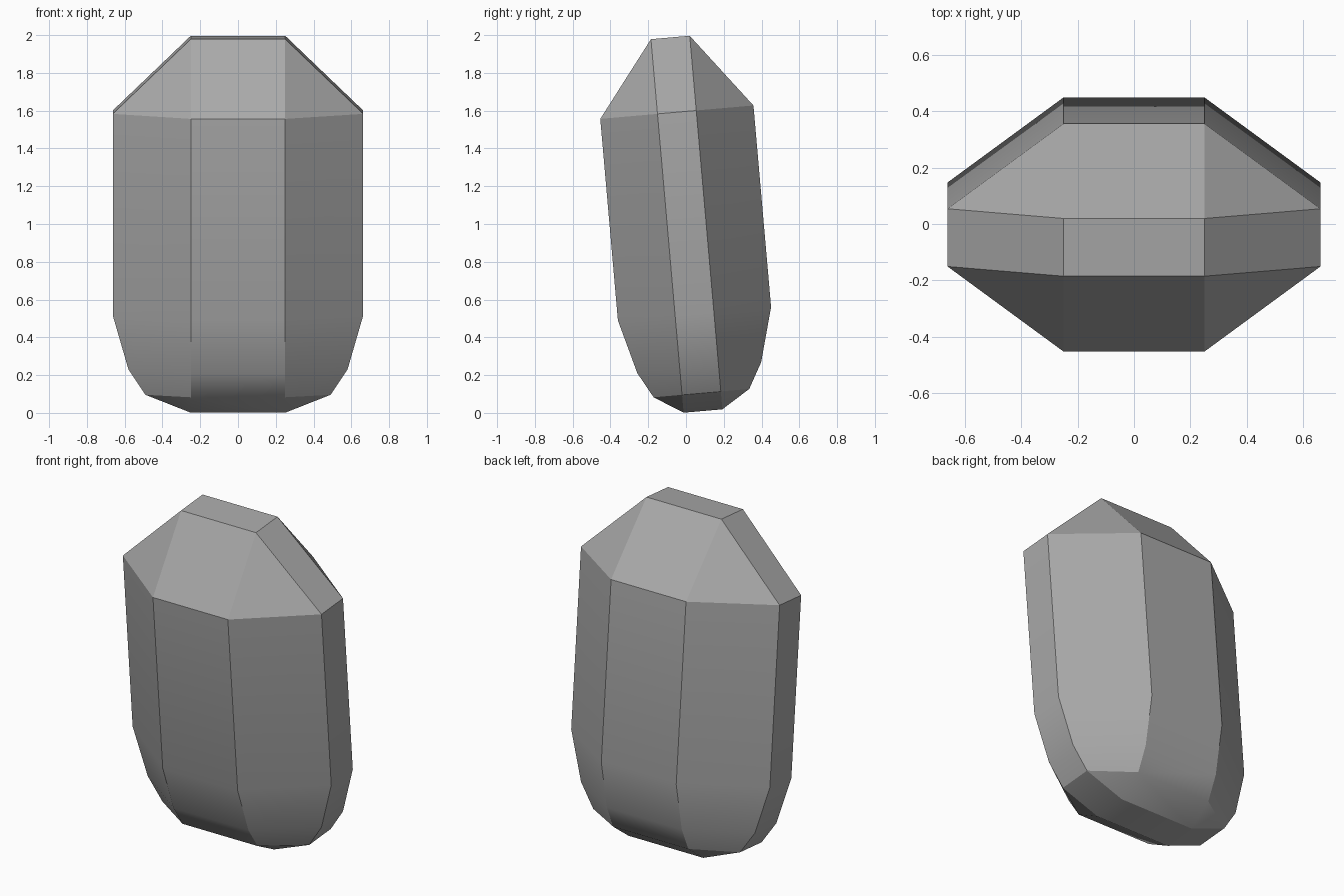
import bpy, bmesh, math
from mathutils import Matrix

cube = bpy.data.objects.get("Cube")
if cube:
    bpy.data.objects.remove(cube, do_unlink=True)

# Neutral stone grey
grey = bpy.data.materials.new("stone_grey")
grey.use_nodes = True
grey.diffuse_color = (0.4, 0.4, 0.4, 1)
grey.node_tree.nodes["Principled BSDF"].inputs["Base Color"].default_value = (0.4, 0.4, 0.4, 1)

CORE_X, CORE_Y = 0.25, 0.103   # half size of the flat ends
# Rings along the axis: height, half width, half depth
rings = [(0.095, 0.49, 0.254), (0.23, 0.58, 0.329), (0.517, 0.663, 0.407), (1.588, 0.663, 0.407)]
TOP = 1.985


def octagon(bm, z, w, d):
    """Chamfered rectangle, counter-clockwise from the right side."""
    pts = [(w, -CORE_Y), (w, CORE_Y), (CORE_X, d), (-CORE_X, d),
           (-w, CORE_Y), (-w, -CORE_Y), (-CORE_X, -d), (CORE_X, -d)]
    return [bm.verts.new((x, y, z)) for x, y in pts]


def close_end(bm, ring, z):
    """Taper a ring to a flat rectangle: four quads, four corner triangles."""
    end = [bm.verts.new((x, y, z)) for x, y in
           ((CORE_X, -CORE_Y), (CORE_X, CORE_Y), (-CORE_X, CORE_Y), (-CORE_X, -CORE_Y))]
    bm.faces.new(end)
    for i in range(4):
        a, b, c = ring[2 * i], ring[2 * i + 1], ring[(2 * i + 2) % 8]
        p, q = end[i], end[(i + 1) % 4]
        bm.faces.new((a, b, q, p))
        bm.faces.new((b, c, q))


# Faceted capsule body
bm = bmesh.new()
loops = [octagon(bm, *r) for r in rings]
for low, high in zip(loops, loops[1:]):
    for i in range(8):
        j = (i + 1) % 8
        bm.faces.new((low[i], low[j], high[j], high[i]))
close_end(bm, loops[0], 0)
close_end(bm, loops[-1], TOP)
bmesh.ops.recalc_face_normals(bm, faces=bm.faces)

# Lean the capsule toward the front
bm.transform(Matrix.Translation((0, 0.09, 0.01)) @ Matrix.Rotation(math.radians(5), 4, "X"))
mesh = bpy.data.meshes.new("faceted_capsule")
bm.to_mesh(mesh)
bm.free()
mesh.materials.append(grey)
body = bpy.data.objects.new("faceted_capsule", mesh)
bpy.context.collection.objects.link(body)

# Smooth the rounded base, keep the facets crisp
bpy.ops.object.select_all(action="DESELECT")
body.select_set(True)
bpy.context.view_layer.objects.active = body
bpy.ops.object.shade_smooth_by_angle(angle=math.radians(30))
